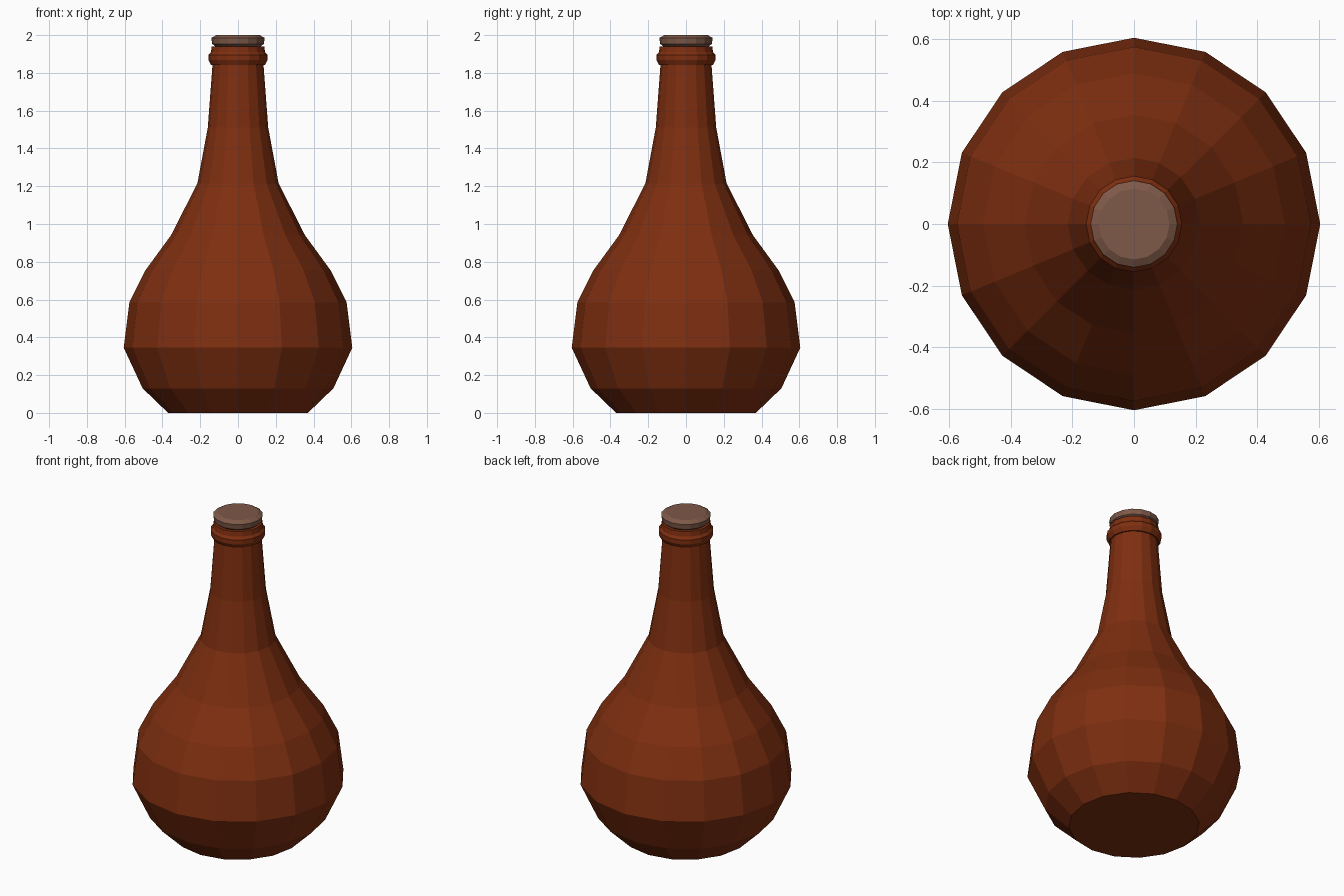
import bpy, bmesh
from math import cos, sin, tau

if "Cube" in bpy.data.objects:
    bpy.data.objects.remove(bpy.data.objects["Cube"])

SIDES = 16


def material(name, color):
    m = bpy.data.materials.new(name)
    m.diffuse_color = color
    m.use_nodes = True
    m.node_tree.nodes["Principled BSDF"].inputs["Base Color"].default_value = m.diffuse_color
    return m


def lathe(name, profile, mat):
    """Revolve a (radius, height) profile into a closed, flat-shaded solid."""
    bm = bmesh.new()
    rings = [[bm.verts.new((r * cos(tau * i / SIDES), r * sin(tau * i / SIDES), z))
              for i in range(SIDES)] for r, z in profile]
    for low, high in zip(rings, rings[1:]):
        for i in range(SIDES):
            j = (i + 1) % SIDES
            bm.faces.new((low[i], low[j], high[j], high[i]))
    bm.faces.new(rings[0][::-1])
    bm.faces.new(rings[-1])
    mesh = bpy.data.meshes.new(name)
    bm.to_mesh(mesh)
    bm.free()
    mesh.materials.append(mat)
    obj = bpy.data.objects.new(name, mesh)
    bpy.context.collection.objects.link(obj)
    return obj


glass = material("brown_glass", (0.21, 0.028, 0.005, 1))
cork = material("cork", (0.21, 0.10, 0.065, 1))

# Bottle: round belly, tapering shoulder and neck, rolled lip
lathe("bottle", [
    (0.37, 0.0), (0.505, 0.13), (0.605, 0.345), (0.575, 0.585),
    (0.49, 0.755), (0.355, 0.94), (0.215, 1.215), (0.16, 1.51),
    (0.135, 1.843), (0.143, 1.843), (0.156, 1.868), (0.156, 1.895),
    (0.143, 1.91), (0.139, 1.94), (0.11, 1.94),
], glass)

# Stopper: bevelled disc seated on the lip
lathe("stopper", [
    (0.11, 1.93), (0.125, 1.945), (0.137, 1.953),
    (0.141, 1.985), (0.115, 2.0),
], cork)
